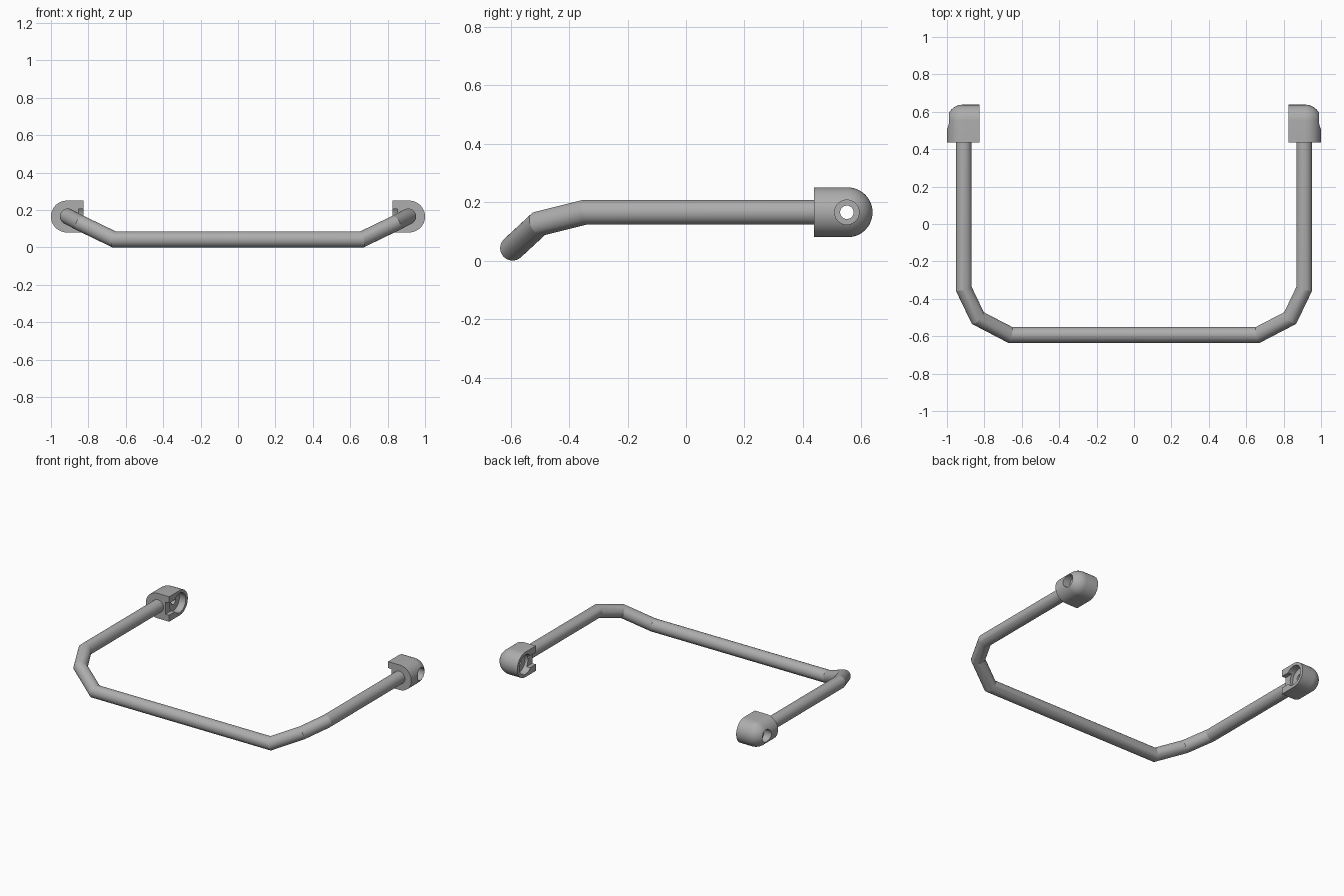
import bpy, bmesh
from math import sin, cos, pi
from mathutils import Vector, Matrix

if "Cube" in bpy.data.objects:
    bpy.data.objects.remove(bpy.data.objects["Cube"])

GREY = (0.42, 0.42, 0.42, 1)
metal = bpy.data.materials.new("satin_grey")
metal.use_nodes = True
metal.diffuse_color = GREY
metal.node_tree.nodes["Principled BSDF"].inputs["Base Color"].default_value = GREY


def make_object(name, bm):
    bmesh.ops.recalc_face_normals(bm, faces=bm.faces)
    mesh = bpy.data.meshes.new(name)
    bm.to_mesh(mesh)
    bm.free()
    mesh.materials.append(metal)
    obj = bpy.data.objects.new(name, mesh)
    bpy.context.collection.objects.link(obj)
    return obj


def activate(obj):
    bpy.ops.object.select_all(action='DESELECT')
    obj.select_set(True)
    bpy.context.view_layer.objects.active = obj


def smooth(obj, angle):
    activate(obj)
    bpy.ops.object.shade_smooth_by_angle(angle=angle)


def mitred_tube(name, path, radius, sides=32):
    """Round tube along +/-y at its start, with mitred elbows."""
    bm = bmesh.new()
    ring = [path[0] + Vector((radius * cos(2 * pi * i / sides), 0,
                              radius * sin(2 * pi * i / sides))) for i in range(sides)]
    loops = [[bm.verts.new(p) for p in ring]]
    for k in range(1, len(path)):
        d = (path[k] - path[k - 1]).normalized()
        nxt = (path[k + 1] - path[k]).normalized() if k + 1 < len(path) else d
        n = d + nxt
        ring = [p + d * ((path[k] - p).dot(n) / d.dot(n)) for p in ring]
        loops.append([bm.verts.new(p) for p in ring])
    for a, b in zip(loops, loops[1:]):
        for i in range(sides):
            j = (i + 1) % sides
            bm.faces.new((a[i], a[j], b[j], b[i]))
    bm.faces.new(loops[0])
    bm.faces.new(loops[-1])
    return make_object(name, bm)


# Bent handle tube
half = [Vector(p) for p in ((0.91, 0.46, 0.165), (0.91, -0.347, 0.165),
                            (0.835, -0.503, 0.126), (0.662, -0.593, 0.0425))]
other = [Vector((-p.x, p.y, p.z)) for p in reversed(half)]
smooth(mitred_tube("handle_tube", half + other, 0.0425), 0.2)

# Mounting end caps
R, CX, CY, CZ = 0.085, 0.915, 0.553, 0.165
INNER, FRONT = 0.825, 0.437


def cylinder_cutter(side, x0, x1, radius):
    bm = bmesh.new()
    place = Matrix.Translation((side * (x0 + x1) / 2, CY - 0.003, CZ)) @ Matrix.Rotation(pi / 2, 4, 'Y')
    bmesh.ops.create_cone(bm, cap_ends=True, segments=32, radius1=radius,
                          radius2=radius, depth=x1 - x0, matrix=place)
    return make_object("cutter", bm)


def slot_cutter(side):
    bm = bmesh.new()
    place = Matrix.Translation((side * (INNER + 0.003), 0.475, CZ)) @ Matrix.Diagonal((0.05, 0.15, 0.082, 1))
    bmesh.ops.create_cube(bm, size=1, matrix=place)
    return make_object("cutter", bm)


def end_cap(name, side):
    # Rounded outer shell: hull of a half dome, a front arch and an inner outline
    steps = 12
    points = set()
    for i in range(steps + 1):
        a = pi / 2 * i / steps
        x, r = CX + R * sin(a), R * cos(a)
        for j in range(2 * steps + 1):
            b = pi * j / (2 * steps) - pi / 2
            points.add((x, CY + r * cos(b), CZ + r * sin(b)))
            if i == 0:
                points.add((INNER, CY + r * cos(b), CZ + r * sin(b)))
        for s in (-1, 1):
            points.add((x, FRONT, CZ + s * r))
    for s in (-1, 1):
        points.add((INNER, FRONT, CZ + s * R))
    bm = bmesh.new()
    for x, y, z in sorted(points):
        bm.verts.new((side * x, y, z))
    bmesh.ops.remove_doubles(bm, verts=bm.verts, dist=0.0001)
    bmesh.ops.convex_hull(bm, input=bm.verts)
    bmesh.ops.dissolve_limit(bm, angle_limit=0.01, verts=bm.verts, edges=bm.edges)
    cap = make_object(name, bm)

    # Keyhole recess inside, screw hole and counterbore outside
    cutters = [slot_cutter(side),
               cylinder_cutter(side, 0.80, 0.873, 0.066),
               cylinder_cutter(side, 0.78, 1.05, 0.023),
               cylinder_cutter(side, 0.945, 1.04, 0.042)]
    for cutter in cutters:
        cutter.hide_render = True
        mod = cap.modifiers.new("cut", 'BOOLEAN')
        mod.operation, mod.solver, mod.object = 'DIFFERENCE', 'EXACT', cutter
        activate(cap)
        bpy.ops.object.modifier_apply(modifier=mod.name)
        bpy.data.objects.remove(cutter)
    smooth(cap, 0.6)


end_cap("left_end_cap", 1)
end_cap("right_end_cap", -1)
